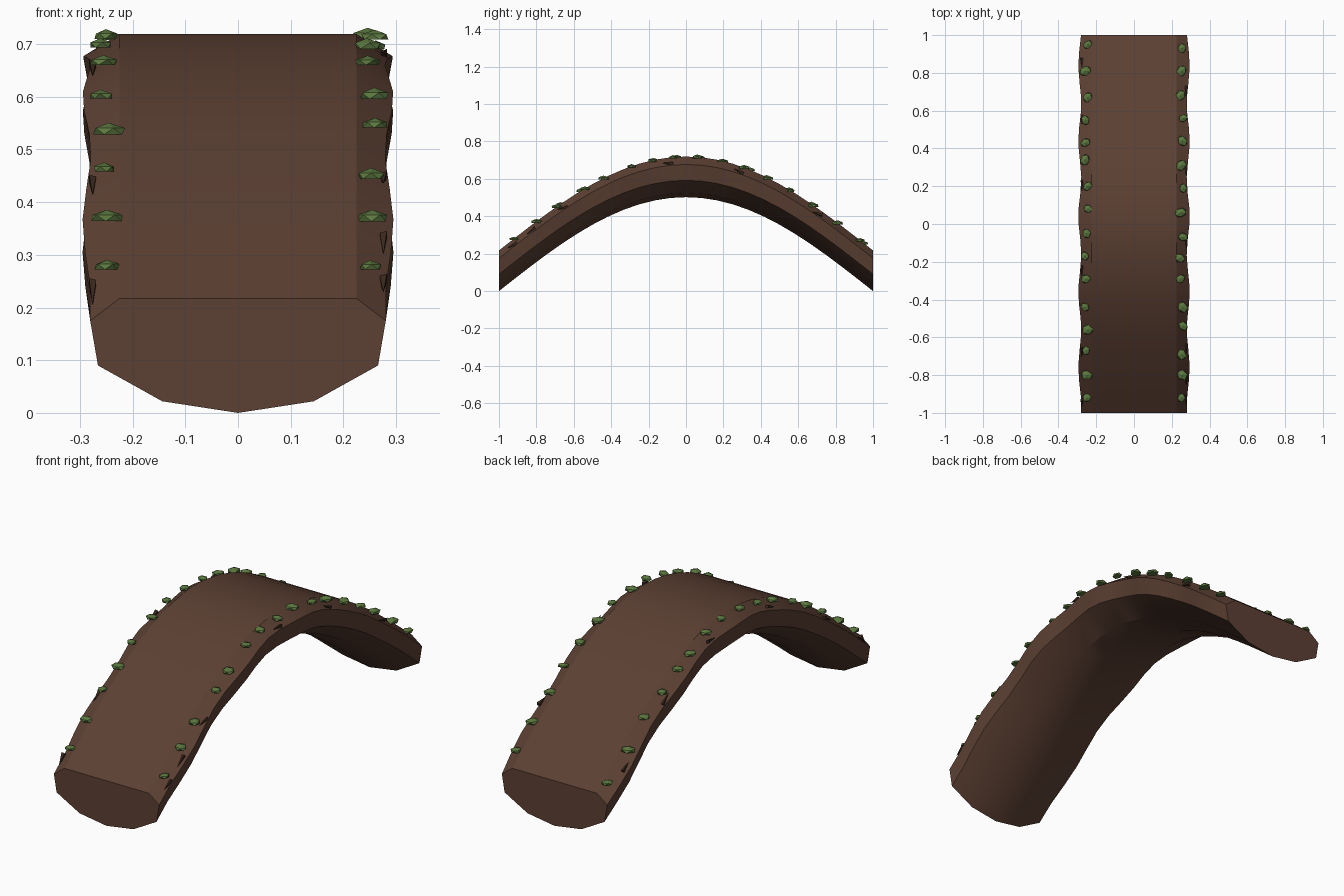
import bpy, bmesh, math, random
from mathutils import Matrix, Vector

if "Cube" in bpy.data.objects:
    bpy.data.objects.remove(bpy.data.objects["Cube"])

random.seed(4)


def material(name, rgb):
    m = bpy.data.materials.new(name)
    m.diffuse_color = (*rgb, 1)
    m.use_nodes = True
    m.node_tree.nodes["Principled BSDF"].inputs["Base Color"].default_value = m.diffuse_color
    return m


WOOD = material("brown wood", (0.107, 0.051, 0.033))
DARK = material("dark bark", (0.045, 0.023, 0.014))
MOSS = material("moss green", (0.105, 0.185, 0.050))


def finish(bm, name, mat):
    bmesh.ops.recalc_face_normals(bm, faces=bm.faces[:])
    me = bpy.data.meshes.new(name)
    bm.to_mesh(me)
    bm.free()
    me.materials.append(mat)
    ob = bpy.data.objects.new(name, me)
    bpy.context.collection.objects.link(ob)
    return ob


def arch(y):
    return 0.502 * math.cos(math.pi / 2 * y)


def ripple(y):
    return 1 + 0.028 * math.cos(2 * math.pi * (y - 0.44) / 0.4)


# Arched log: half-round section with a flat walking deck, swept along y
SECTION = [(-0.225, 0.217), (-0.287, 0.175), (-0.272, 0.09), (-0.147, 0.022), (0, 0),
           (0.147, 0.022), (0.272, 0.09), (0.287, 0.175), (0.225, 0.217)]
N = 24
bm = bmesh.new()
rings = []
for i in range(N + 1):
    y = -1 + 2 * i / N
    ring = []
    for x, z in SECTION:
        sx = x if z > 0.2 else x * ripple(y)
        ring.append(bm.verts.new((sx, y, z + arch(y))))
    rings.append(ring)
for a, b in zip(rings, rings[1:]):
    for k in range(len(SECTION)):
        j = (k + 1) % len(SECTION)
        bm.faces.new((a[k], a[j], b[j], b[k]))
bm.faces.new(rings[0])
bm.faces.new(rings[-1])
log = finish(bm, "arched_log", WOOD)
bpy.context.view_layer.objects.active = log
log.select_set(True)
bpy.ops.object.shade_smooth_by_angle(angle=math.radians(20))

# Moss clumps: flat-bottomed low domes along both deck edges
LEFT = [.95, .81, .67, .55, .43, .34, .2, .08, -.05, -.17, -.29, -.44, -.56, -.67, -.8, -.92]
RIGHT = [.93, .81, .68, .56, .44, .31, .19, .06, -.07, -.18, -.29, -.44, -.54, -.69, -.8, -.92]
bm = bmesh.new()
for side, ys in ((-1, LEFT), (1, RIGHT)):
    for y in ys:
        s = random.uniform(0.85, 1.15)
        x = side * random.uniform(0.243, 0.262)
        mat = (Matrix.Translation((x, y, 0.213 + arch(y)))
               @ Matrix.Rotation(random.uniform(0, 6.28), 4, 'Z')
               @ Matrix.Diagonal((0.025 * s, 0.031 * s, 0.016 * s, 1)))
        new = bmesh.ops.create_icosphere(bm, subdivisions=1, radius=1)["verts"]
        for v in new:
            v.co.x *= random.uniform(0.88, 1.12)
            v.co.z = max(v.co.z, -0.25)
            v.co = mat @ v.co
finish(bm, "moss_clumps", MOSS)

# Bark splinters: thin pointed chips along the sloping shoulders
bm = bmesh.new()
for side, ys in ((-1, [-.95, -.68, -.25, .2, .55, .85]), (1, [-.93, -.83, -.66, -.1, .28, .7])):
    for y in ys:
        slope = math.atan(-0.502 * math.pi / 2 * math.sin(math.pi / 2 * y))
        mat = (Matrix.Translation((side * 0.276, y, 0.187 + arch(y)))
               @ Matrix.Rotation(slope + random.uniform(-0.4, 0.4), 4, 'X')
               @ Matrix.Rotation(side * 0.6, 4, 'Y')
               @ Matrix.Rotation(math.pi / 2, 4, 'X')
               @ Matrix.Diagonal((0.7, 1, 1, 1)))
        bmesh.ops.create_cone(bm, cap_ends=True, segments=4, radius1=0.012,
                              radius2=0, depth=0.06, matrix=mat)
finish(bm, "bark_splinters", DARK)
